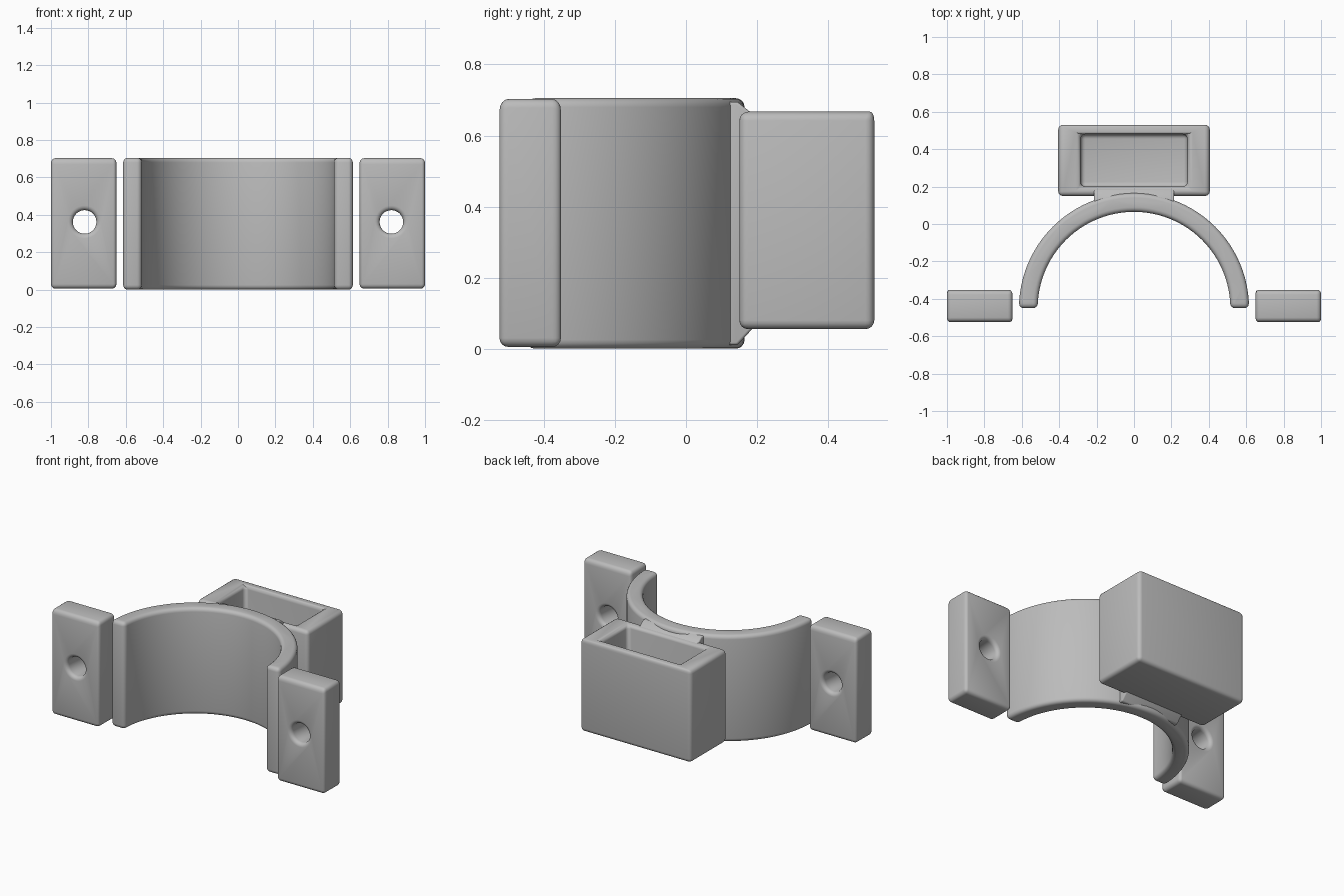
import bpy, bmesh, math
from mathutils import Matrix, Vector

if "Cube" in bpy.data.objects:
    bpy.data.objects.remove(bpy.data.objects["Cube"], do_unlink=True)

grey = bpy.data.materials.new("plain grey")
grey.use_nodes = True
grey.diffuse_color = (0.5, 0.5, 0.5, 1)
grey.node_tree.nodes["Principled BSDF"].inputs["Base Color"].default_value = (0.5, 0.5, 0.5, 1)


def make(name, bm):
    bmesh.ops.recalc_face_normals(bm, faces=bm.faces)
    mesh = bpy.data.meshes.new(name)
    bm.to_mesh(mesh)
    bm.free()
    mesh.materials.append(grey)
    obj = bpy.data.objects.new(name, mesh)
    bpy.context.collection.objects.link(obj)
    return obj


def block(name, low, high):
    low, high = Vector(low), Vector(high)
    bm = bmesh.new()
    bmesh.ops.create_cube(bm, size=1, matrix=Matrix.Translation((low + high) / 2)
                          @ Matrix.Diagonal((*(high - low), 1)))
    return make(name, bm)


def extrude(name, points, direction):
    bm = bmesh.new()
    face = bm.faces.new([bm.verts.new(p) for p in points])
    grown = bmesh.ops.extrude_face_region(bm, geom=[face])["geom"]
    bmesh.ops.translate(bm, vec=direction,
                        verts=[v for v in grown if isinstance(v, bmesh.types.BMVert)])
    return make(name, bm)


def finish(obj, radius, cutter=None):
    """Cut the opening, round every sharp edge and shade smooth."""
    if cutter:
        cut = obj.modifiers.new("opening", "BOOLEAN")
        cut.object, cut.operation, cut.solver = cutter, "DIFFERENCE", "EXACT"
    bevel = obj.modifiers.new("rounding", "BEVEL")
    bevel.width, bevel.segments = radius, 4
    bevel.limit_method, bevel.angle_limit = "ANGLE", math.radians(40)
    bpy.ops.object.select_all(action="DESELECT")
    obj.select_set(True)
    bpy.context.view_layer.objects.active = obj
    for mod in list(obj.modifiers):
        bpy.ops.object.modifier_apply(modifier=mod.name)
    bpy.ops.object.shade_smooth_by_angle(angle=math.radians(40))
    if cutter:
        bpy.data.objects.remove(cutter, do_unlink=True)


# Half-round clamp
def arc(radius, steps=48):
    return [(radius * math.cos(math.pi * i / steps),
             radius * math.sin(math.pi * i / steps) - 0.45, 0) for i in range(steps + 1)]


clamp = extrude("half_round_clamp", arc(0.615) + arc(0.515)[::-1], (0, 0, 0.705))
finish(clamp, 0.025)

# Open-topped holder box
box = block("holder_box", (-0.405, 0.15, 0.055), (0.405, 0.53, 0.667))
cavity = block("cavity_cutter", (-0.285, 0.2, 0.11), (0.285, 0.48, 0.9))
finish(box, 0.025, cavity)

# Neck joining the box to the clamp
profile = [(0.1, 0.01), (0.145, 0.01), (0.195, 0.065), (0.195, 0.655), (0.145, 0.695), (0.1, 0.695)]
neck = extrude("neck", [(-0.215, y, z) for y, z in profile], (0.43, 0, 0))
finish(neck, 0.008)

# Screw tabs, one on each side
for side, name in ((1, "left_tab"), (-1, "right_tab")):
    x = 0.825 * side
    tab = block(name, (x - 0.175, -0.525, 0.005), (x + 0.175, -0.352, 0.703))
    bm = bmesh.new()
    bmesh.ops.create_cone(bm, cap_ends=True, segments=32, radius1=0.063, radius2=0.063, depth=0.5,
                          matrix=Matrix.Translation((0.82 * side, -0.44, 0.362))
                          @ Matrix.Rotation(math.pi / 2, 4, "X"))
    finish(tab, 0.025, make("hole_cutter", bm))
